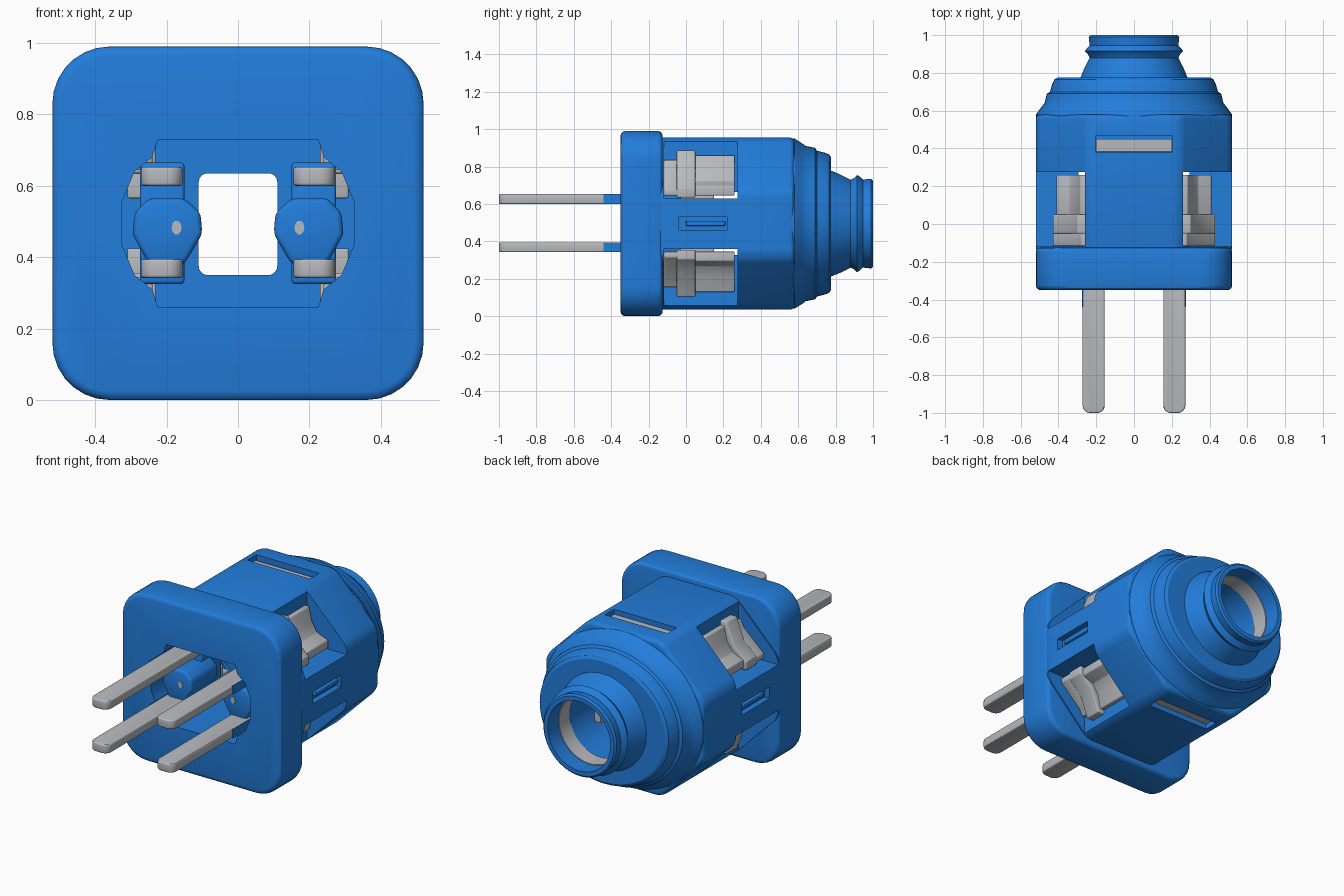
import bpy, bmesh, math
from mathutils import Vector

if "Cube" in bpy.data.objects:
    bpy.data.objects.remove(bpy.data.objects["Cube"], do_unlink=True)

C = 0.495  # height of the long axis


def material(name, rgb):
    m = bpy.data.materials.new(name)
    m.use_nodes = True
    m.diffuse_color = (*rgb, 1)
    m.node_tree.nodes["Principled BSDF"].inputs["Base Color"].default_value = (*rgb, 1)
    return m


BLUE = material("blue plastic", (0.016, 0.205, 0.71))
GREY = material("pale grey metal", (0.48, 0.49, 0.52))


def activate(ob):
    bpy.ops.object.select_all(action='DESELECT')
    ob.select_set(True)
    bpy.context.view_layer.objects.active = ob


def finish(name, bm, mat, edge=0):
    bmesh.ops.recalc_face_normals(bm, faces=bm.faces)
    me = bpy.data.meshes.new(name)
    bm.to_mesh(me)
    bm.free()
    ob = bpy.data.objects.new(name, me)
    bpy.context.collection.objects.link(ob)
    if mat:
        me.materials.append(mat)
    activate(ob)
    if edge:
        mod = ob.modifiers.new("edge", 'BEVEL')
        mod.width, mod.segments = edge, 3
        mod.limit_method, mod.angle_limit = 'ANGLE', math.radians(35)
        bpy.ops.object.modifier_apply(modifier=mod.name)
    return ob


def prism(name, pts, a, b, mat, corner=0, edge=0, axis='y'):
    """Profile of (x, height from axis) run along y, or (x, y) run along z."""
    def place(u, v, t):
        return Vector((u, t, C + v)) if axis == 'y' else Vector((u, v, C + t))
    bm = bmesh.new()
    lo = [bm.verts.new(place(u, v, a)) for u, v in pts]
    hi = [bm.verts.new(place(u, v, b)) for u, v in pts]
    n = len(pts)
    bm.faces.new(lo)
    bm.faces.new(hi)
    for i in range(n):
        j = (i + 1) % n
        bm.faces.new((lo[i], lo[j], hi[j], hi[i]))
    if corner:
        along = [bm.edges.get((p, q)) for p, q in zip(lo, hi)]
        bmesh.ops.recalc_face_normals(bm, faces=bm.faces)
        bmesh.ops.bevel(bm, geom=along, offset=corner, segments=7, profile=0.5, affect='EDGES')
    return finish(name, bm, mat, edge)


def rect(x0, x1, v0, v1):
    return [(x0, v0), (x1, v0), (x1, v1), (x0, v1)]


def four_way(half):
    """Mirror a quarter profile (right, upper) into a full outline."""
    top = half + [(-x, v) for x, v in reversed(half)]
    return top + [(-x, -v) for x, v in top]


def lathe(name, profile, mat, wide=1.0, n=64, closed=False):
    """Turn (y, radius) around the long axis; closed makes a hollow ring."""
    bm = bmesh.new()
    rings = [[bm.verts.new((wide * r * math.cos(k * math.tau / n), y,
                            C + r * math.sin(k * math.tau / n))) for k in range(n)]
             for y, r in profile]
    pairs = list(zip(rings, rings[1:]))
    if closed:
        pairs.append((rings[-1], rings[0]))
    else:
        bm.faces.new(rings[0])
        bm.faces.new(rings[-1])
    for p, q in pairs:
        for k in range(n):
            j = (k + 1) % n
            bm.faces.new((p[k], p[j], q[j], q[k]))
    return finish(name, bm, mat)


def cut(ob, cutters):
    activate(ob)
    for c in cutters:
        mod = ob.modifiers.new("cut", 'BOOLEAN')
        mod.operation, mod.solver, mod.object = 'DIFFERENCE', 'EXACT', c
        bpy.ops.object.modifier_apply(modifier=mod.name)


# Housing: front plate, eight-sided body, stepped shoulder and neck
plate = prism("front_plate", rect(-0.52, 0.52, -C, C), -0.35, -0.125, BLUE, 0.16, 0.025)
body = prism("body", four_way([(0.52, 0.18), (0.24, 0.46)]), -0.15, 0.58, BLUE, 0.04, 0.025)
shoulder = lathe("shoulder", [(0.54, 0.455), (0.58, 0.455), (0.62, 0.43), (0.64, 0.415),
                              (0.69, 0.405), (0.70, 0.39), (0.74, 0.38), (0.765, 0.37),
                              (0.775, 0.355)], BLUE, 1.14)
neck = lathe("neck", [(0.74, 0.30), (0.77, 0.285), (0.82, 0.265), (0.88, 0.235), (0.90, 0.245),
                      (0.915, 0.26), (0.93, 0.25), (0.945, 0.235), (0.99, 0.24), (1.0, 0.23)], BLUE)

# Hollows: front cavity, square passage and rear bore
hollows = [
    prism("cavity_cutter", four_way([(0.325, 0.06), (0.29, 0.145), (0.24, 0.185), (0.225, 0.235)]),
          -0.5, 0.30, None),
    prism("passage_cutter", rect(-0.11, 0.11, -0.145, 0.14), 0.2, 0.6, None, 0.025),
    lathe("bore_cutter", [(0.48, 0.205), (1.1, 0.205)], None),
]

# Corner notches, top and bottom slots, side slots
openings = []
for sx in (1, -1):
    openings.append(prism("side_slot_cutter", rect(sx * 0.485, sx * 0.7, -0.035, 0.035),
                          -0.04, 0.22, None))
    for sz in (1, -1):
        openings.append(prism("notch_cutter", rect(sx * 0.26, sx * 0.8, sz * 0.135, sz * 0.8),
                              -0.118, 0.275, None))
for sz in (1, -1):
    openings.append(prism("slot_cutter", rect(-0.205, 0.205, sz * 0.425, sz * 0.6),
                          0.38, 0.465, None))

cut(plate, hollows[:1])
cut(body, hollows + openings)
cut(shoulder, hollows)
cut(neck, hollows)
for c in hollows + openings:
    bpy.data.objects.remove(c, do_unlink=True)

# Grey lining and posts seen through the rear bore
lathe("bore_liner", [(0.80, 0.2), (0.80, 0.208), (0.90, 0.208), (0.90, 0.2)], GREY, closed=True)

for sz, level in ((1, "upper"), (-1, "lower")):
    prism(level + "_slot_plate", rect(-0.2, 0.2, sz * 0.41, sz * 0.433), 0.385, 0.45, GREY)

for sx, side in ((1, "left"), (-1, "right")):
    prism(side + "_rear_post", rect(sx * 0.125, sx * 0.165, -0.1, 0.1), 0.47, 0.62, GREY)
    prism(side + "_slot_bar", rect(sx * 0.47, sx * 0.51, -0.012, 0.015), 0.0, 0.21, BLUE, 0, 0.004)

    # Knob and its carrier inside the front cavity
    knob = [(0.15, -0.115), (0.25, -0.115), (0.295, -0.03), (0.29, 0.03),
            (0.25, 0.07), (0.15, 0.07), (0.105, 0.03), (0.10, -0.03)]
    prism(side + "_knob", [(sx * x, v) for x, v in knob], -0.29, -0.04, BLUE, 0, 0.015)
    prism(side + "_carrier", rect(sx * 0.15, sx * 0.275, -0.17, 0.17), -0.13, 0.06, BLUE, 0, 0.01)
    dot = [(sx * 0.172 + 0.014 * math.cos(k * math.tau / 10),
            -0.012 + 0.02 * math.sin(k * math.tau / 10)) for k in range(10)]
    prism(side + "_knob_socket", dot, -0.294, -0.286, GREY)

    for sz, level in ((1, "upper"), (-1, "lower")):
        name = f"{side}_{level}_"

        def q(pts):
            return [(sx * x, sz * v) for x, v in pts]

        # Prong with rounded tip, and its painted root on the outer face
        z0, z1 = (0.105, 0.158) if sz > 0 else (-0.153, -0.1)
        prism(name + "prong", [(sx * x, y) for x, y in rect(0.155, 0.272, -1.0, -0.1)],
              z0, z1, GREY, 0.04, 0.008, 'z')
        prism(name + "prong_root", rect(sx * 0.27, sx * 0.275, z0, z1), -0.44, -0.2, BLUE)

        # Grey channel bracket filling the corner notch
        prism(name + "bracket", q([(0.24, 0.15), (0.41, 0.15), (0.41, 0.2), (0.34, 0.225),
                                   (0.305, 0.28), (0.285, 0.365), (0.24, 0.365)]),
              0.04, 0.26, GREY, 0, 0.006)
        prism(name + "bracket_flange", q([(0.23, 0.14), (0.43, 0.14), (0.43, 0.19), (0.35, 0.26),
                                          (0.30, 0.39), (0.23, 0.39)]), -0.05, 0.05, GREY, 0, 0.006)
        prism(name + "bracket_foot", q([(0.24, 0.15), (0.43, 0.15), (0.43, 0.18), (0.30, 0.3),
                                        (0.28, 0.34), (0.24, 0.34)]), -0.117, -0.04, GREY, 0, 0.006)
        prism(name + "bracket_arm", q(rect(0.2, 0.31, 0.07, 0.17)), -0.03, 0.15, GREY, 0, 0.006)

# Smooth shading with sharp edges kept
for ob in list(bpy.context.scene.objects):
    if ob.type == 'MESH' and ob.data.materials and ob.data.materials[0] in (BLUE, GREY):
        activate(ob)
        bpy.ops.object.shade_smooth_by_angle(angle=math.radians(30))
